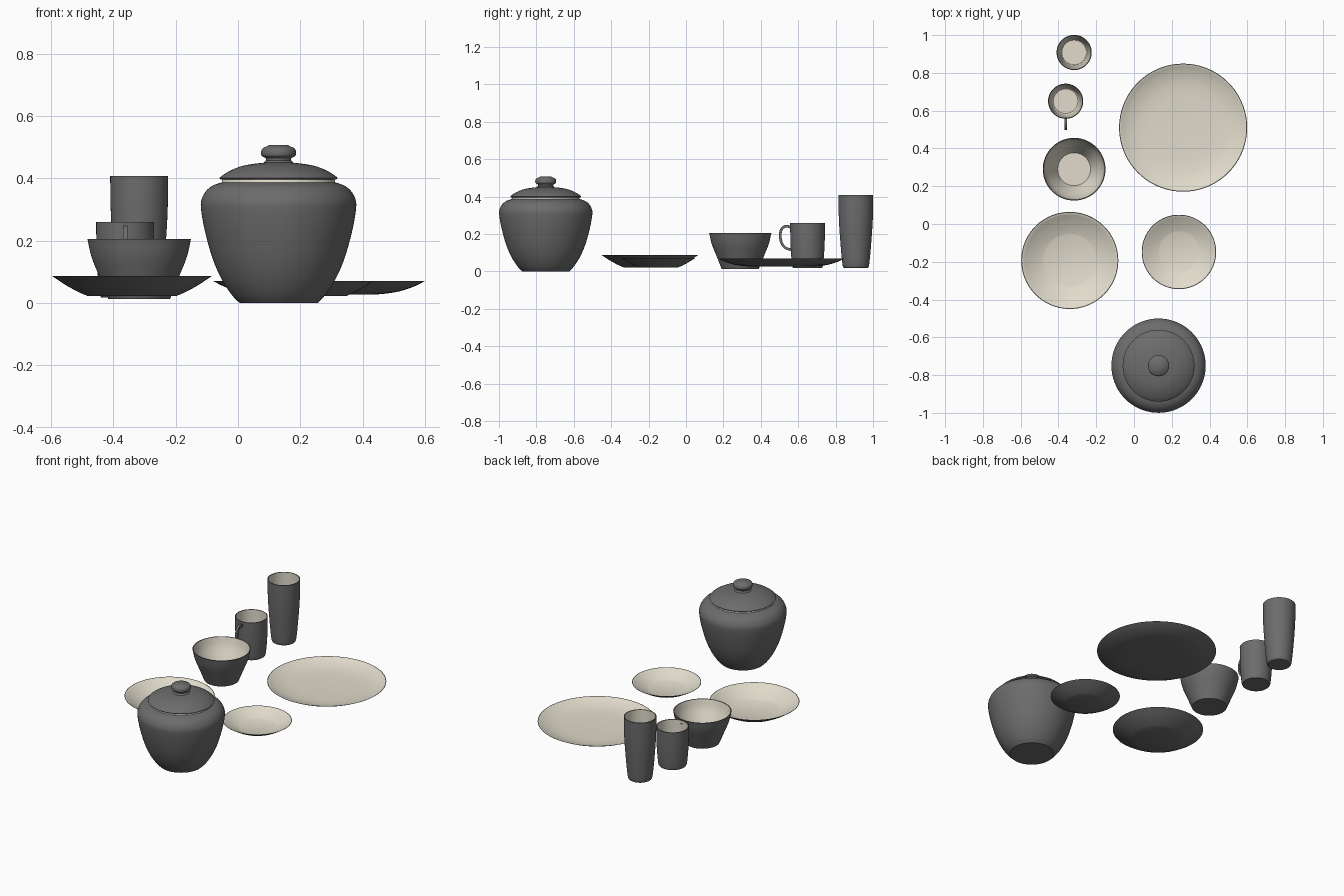
import bpy
import bmesh
import math
from mathutils import Vector

cube = bpy.data.objects.get("Cube")
if cube:
    bpy.data.objects.remove(cube, do_unlink=True)


def material(name, color):
    m = bpy.data.materials.new(name)
    m.use_nodes = True
    m.diffuse_color = color
    m.node_tree.nodes["Principled BSDF"].inputs["Base Color"].default_value = color
    return m


GLAZE = material("charcoal glaze", (0.15, 0.15, 0.15, 1))
CREAM = material("cream glaze", (0.75, 0.71, 0.6, 1))
SEGMENTS = 72


def smooth_run(points, steps=4):
    """Pass a Catmull-Rom curve through profile points."""
    p = [Vector(q) for q in points]
    p = [2 * p[0] - p[1]] + p + [2 * p[-1] - p[-2]]
    run = []
    for a, b, c, d in zip(p, p[1:], p[2:], p[3:]):
        for i in range(steps):
            t = i / steps
            run.append(b + (c - a) * t / 2 + (2 * a - 5 * b + 4 * c - d) * t * t / 2
                       + (3 * b - a - 3 * c + d) * t ** 3 / 2)
    return run + [p[-2]]


def finish(bm, name, location):
    bmesh.ops.recalc_face_normals(bm, faces=bm.faces)
    mesh = bpy.data.meshes.new(name)
    bm.to_mesh(mesh)
    bm.free()
    obj = bpy.data.objects.new(name, mesh)
    bpy.context.collection.objects.link(obj)
    obj.location = location
    mesh.materials.append(GLAZE)
    mesh.materials.append(CREAM)
    bpy.ops.object.select_all(action='DESELECT')
    obj.select_set(True)
    bpy.context.view_layer.objects.active = obj
    bpy.ops.object.shade_smooth_by_angle(angle=math.radians(32))
    return obj


def lathe(name, x, y, outer, inner):
    """Turn an outer (charcoal) and inner (cream) profile into one closed vessel."""
    profile = outer + inner
    bm = bmesh.new()
    rings = []
    for r, z in profile:
        rings.append([bm.verts.new((r * math.cos(a), r * math.sin(a), z))
                      for a in (math.tau * i / SEGMENTS for i in range(SEGMENTS))])
    bm.faces.new(rings[0])
    for k, (low, high) in enumerate(zip(rings, rings[1:])):
        for i in range(SEGMENTS):
            j = (i + 1) % SEGMENTS
            f = bm.faces.new((low[i], low[j], high[j], high[i]))
            f.material_index = int(k >= len(outer))
    bm.faces.new(rings[-1]).material_index = 1
    return finish(bm, name, (x, y, 0))


def vessel(name, x, y, outer, floor_r, floor_z, wall=0.005):
    """Open dish whose inside follows the outside at a wall's thickness."""
    out = smooth_run(outer)
    base_r, base_z = outer[0]
    rim_r, rim_z = outer[-1]
    inner = []
    for r, z in reversed(out):
        t = (z - base_z) / (rim_z - base_z)
        s = (r - base_r) / (rim_r - base_r)
        inner.append((floor_r + (rim_r - wall - floor_r) * s,
                      floor_z + (rim_z - floor_z) * t))
    return lathe(name, x, y, out, inner)


# Plates and bowl
vessel("large_plate", 0.26, 0.51,
       [(0.18, 0.027), (0.22, 0.031), (0.26, 0.038), (0.305, 0.053), (0.339, 0.07)],
       0.18, 0.034)
vessel("medium_plate", -0.34, -0.193,
       [(0.141, 0.022), (0.175, 0.037), (0.215, 0.059), (0.257, 0.087)], 0.137, 0.03)
vessel("small_plate", 0.238, -0.148,
       [(0.108, 0.022), (0.14, 0.037), (0.17, 0.054), (0.197, 0.071)], 0.105, 0.03)
vessel("bowl", -0.317, 0.29,
       [(0.099, 0.013), (0.106, 0.03), (0.128, 0.085), (0.153, 0.148), (0.166, 0.205)],
       0.087, 0.027)

# Drinking vessels
vessel("mug", -0.362, 0.65,
       [(0.077, 0.018), (0.082, 0.03), (0.088, 0.09), (0.092, 0.17), (0.093, 0.26)],
       0.065, 0.03)
vessel("tumbler", -0.317, 0.908,
       [(0.062, 0.018), (0.07, 0.03), (0.078, 0.1), (0.088, 0.23), (0.092, 0.32),
        (0.093, 0.408)], 0.065, 0.032)

# Mug handle: a flat strap swept along a loop
path = smooth_run([(-0.088, 0.235), (-0.115, 0.242), (-0.138, 0.227), (-0.146, 0.195),
                   (-0.14, 0.155), (-0.12, 0.127), (-0.086, 0.115)])
bm = bmesh.new()
previous = None
for i, p in enumerate(path):
    along = (path[min(i + 1, len(path) - 1)] - path[max(i - 1, 0)]).normalized()
    side = Vector((-along.y, along.x)) * 0.007
    ring = [bm.verts.new((w, p.x + side.x * s, p.y + side.y * s))
            for w, s in ((-0.007, -1), (0.007, -1), (0.007, 1), (-0.007, 1))]
    if previous:
        for k in range(4):
            n = (k + 1) % 4
            bm.faces.new((previous[k], previous[n], ring[n], ring[k]))
    else:
        bm.faces.new(ring)
    previous = ring
bm.faces.new(previous)
finish(bm, "mug_handle", (-0.362, 0.65, 0))

# Lidded jar: charcoal body, cream lip and inside
JAR = (0.13, -0.75)
body = smooth_run([(0.125, 0), (0.15, 0.026), (0.182, 0.075), (0.212, 0.144),
                   (0.237, 0.234), (0.249, 0.305), (0.246, 0.335), (0.232, 0.36),
                   (0.212, 0.376), (0.19, 0.385)])
lining = [(0.182, 0.387), (0.18, 0.396), (0.174, 0.396), (0.174, 0.385)]
lining += smooth_run([(0.225, 0.345), (0.238, 0.3), (0.2, 0.144), (0.115, 0.012)])
lathe("jar_body", *JAR, body, lining)

# Lid with a neck and knob
dome = smooth_run([(0.19, 0.401), (0.175, 0.413), (0.15, 0.427), (0.115, 0.44),
                   (0.075, 0.447), (0.048, 0.45)])
knob = smooth_run([(0.04, 0.458), (0.042, 0.465), (0.054, 0.472), (0.056, 0.483),
                   (0.052, 0.495), (0.035, 0.504)])
lid_profile = [(0.185, 0.396)] + dome + knob + [(0.03, 0.507)]
lathe("jar_lid", *JAR, lid_profile, [])
bpy.data.objects["jar_lid"].data.polygons[-1].material_index = 0
